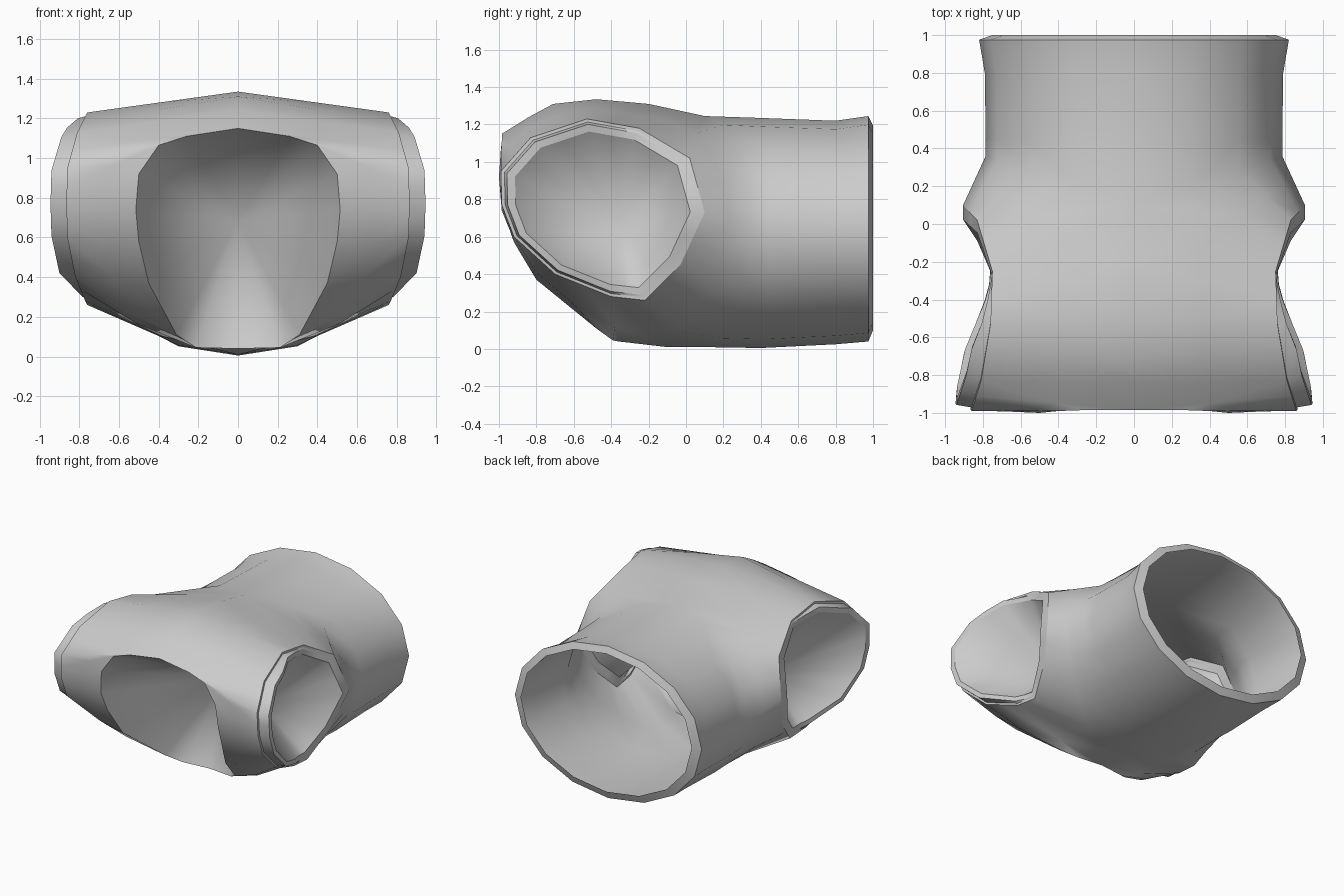
import bpy, bmesh
from math import sin, cos, pi
from mathutils import Vector as V

if "Cube" in bpy.data.objects:
    bpy.data.objects.remove(bpy.data.objects["Cube"])

# Armhole edge of one side (x, y, z), starting at the upper rear
ARM = [(.75, -.25, 1.18), (.83, .02, 1.02), (.905, .10, .73), (.83, -.03, .45),
       (.76, -.22, .26), (.77, -.40, .28), (.82, -.70, .40), (.86, -.92, .60),
       (.865, -.985, .77), (.86, -.99, .95), (.81, -.83, 1.13), (.76, -.53, 1.23)]
# Lower centre line, neck edge and upper centre line of one side
NECK = [(0, -.10, .01), (0, -.36, .04), (.21, -.39, .045), (.31, -.48, .11),
        (.45, -.80, .37), (.50, -.92, .58), (.515, -.985, .74), (.50, -1, .92),
        (.40, -.99, 1.065), (.26, -.985, 1.11), (0, -.985, 1.15), (0, -.84, 1.24),
        (0, -.71, 1.31), (0, -.48, 1.335), (0, -.20, 1.31)]


def half_ring(y_side, y_mid, rx, low, high):
    """Half an oval section from the upper to the lower centre line."""
    mid, r = (low + high) / 2, (high - low) / 2
    out = []
    for i in range(9):
        a = pi * i / 8
        out.append(V((rx * sin(a), y_mid + (y_side - y_mid) * sin(a), mid + r * cos(a))))
    out[0].x = out[8].x = 0
    return out


def densify(loop):
    """Add a midpoint between neighbouring points."""
    out = []
    for i, p in enumerate(loop):
        p, q = V(p), V(loop[(i + 1) % len(loop)])
        out += [p, (p + q) / 2]
    return out


def scaled(loop, s, dx=0.0):
    """Shrink a loop in its side plane; push its front part outward by dx."""
    c = V((0, -.45, .745))
    out = []
    for p in loop:
        front = max(0, min(1, (-p.y - .30) / .4))
        out.append(V((p.x + dx * front, c.y + (p.y - c.y) * s, c.z + (p.z - c.z) * s)))
    return out


bm = bmesh.new()


def add(loop):
    return [bm.verts.new(p) for p in loop]


def bridge(a, b, closed=True):
    n = len(a)
    for i in range(n if closed else n - 1):
        j = (i + 1) % n
        bm.faces.new((a[i], a[j], b[j], b[i]))


def fan(loop, apex, closed=True):
    """Close an opening with a hollow that runs in to one point."""
    tip = bm.verts.new(apex)
    n = len(loop)
    for i in range(n if closed else n - 1):
        bm.faces.new((loop[i], loop[(i + 1) % n], tip))


def sharpen(loop):
    for i, v in enumerate(loop):
        e = bm.edges.get((v, loop[(i + 1) % len(loop)]))
        if e:
            e.smooth = False


# Shoulder section: surface between the armhole and the waist/neck boundary
arm = densify(ARM)
outer = half_ring(.36, .10, .785, .01, 1.245) + [V(p) for p in NECK]
middle = []
for p, q in zip(outer, arm):
    m = (p + q) / 2
    span = min(1, abs(p.x - q.x) / .75)
    m.z += span * (.0 if m.z > .65 else -.04)
    middle.append(m)
rim, mid, hole = add(outer), add(middle), add(arm)
bridge(rim, mid)
bridge(mid, hole)

# Arm collar: small step, raised front edge, broad lip facing outward
loops = [hole, add(scaled(arm, .965)), add(scaled(arm, .94, .08)), add(scaled(arm, .86, .075))]
for a, b in zip(loops, loops[1:]):
    bridge(a, b)

# Hollow arm and neck recesses
fan(loops[-1], (.45, -.35, .65))
neck = rim[10:20]
fan(neck, (0, -.10, .68), False)

# Lower body tube with flared hem and folded lip
prev = rim[:9]
hems = []
for spec in [(.45, .4, .785, .005, 1.235), (.8, .8, .79, .025, 1.22),
             (.975, .975, .82, .04, 1.245), (1, 1, .75, .10, 1.195)]:
    cur = add(half_ring(*spec))
    bridge(prev, cur, False)
    prev = cur
    hems.append(cur)

bmesh.ops.recalc_face_normals(bm, faces=bm.faces)
# Make the open surface face outward
top = max(bm.faces, key=lambda f: f.calc_center_median().z)
if top.normal.z < 0:
    bmesh.ops.reverse_faces(bm, faces=bm.faces)
# Smooth surface with crisp openings
for f in bm.faces:
    f.smooth = True
for loop in loops + [neck, hems[-2]]:
    sharpen(loop)
me = bpy.data.meshes.new("vest_shell")
bm.to_mesh(me)
bm.free()
ob = bpy.data.objects.new("vest_shell", me)
bpy.context.collection.objects.link(ob)

# Mirror across the centre
mod = ob.modifiers.new("mirror", 'MIRROR')
mod.use_clip = True
mod.merge_threshold = .001
bpy.context.view_layer.objects.active = ob
ob.select_set(True)
bpy.ops.object.modifier_apply(modifier=mod.name)
